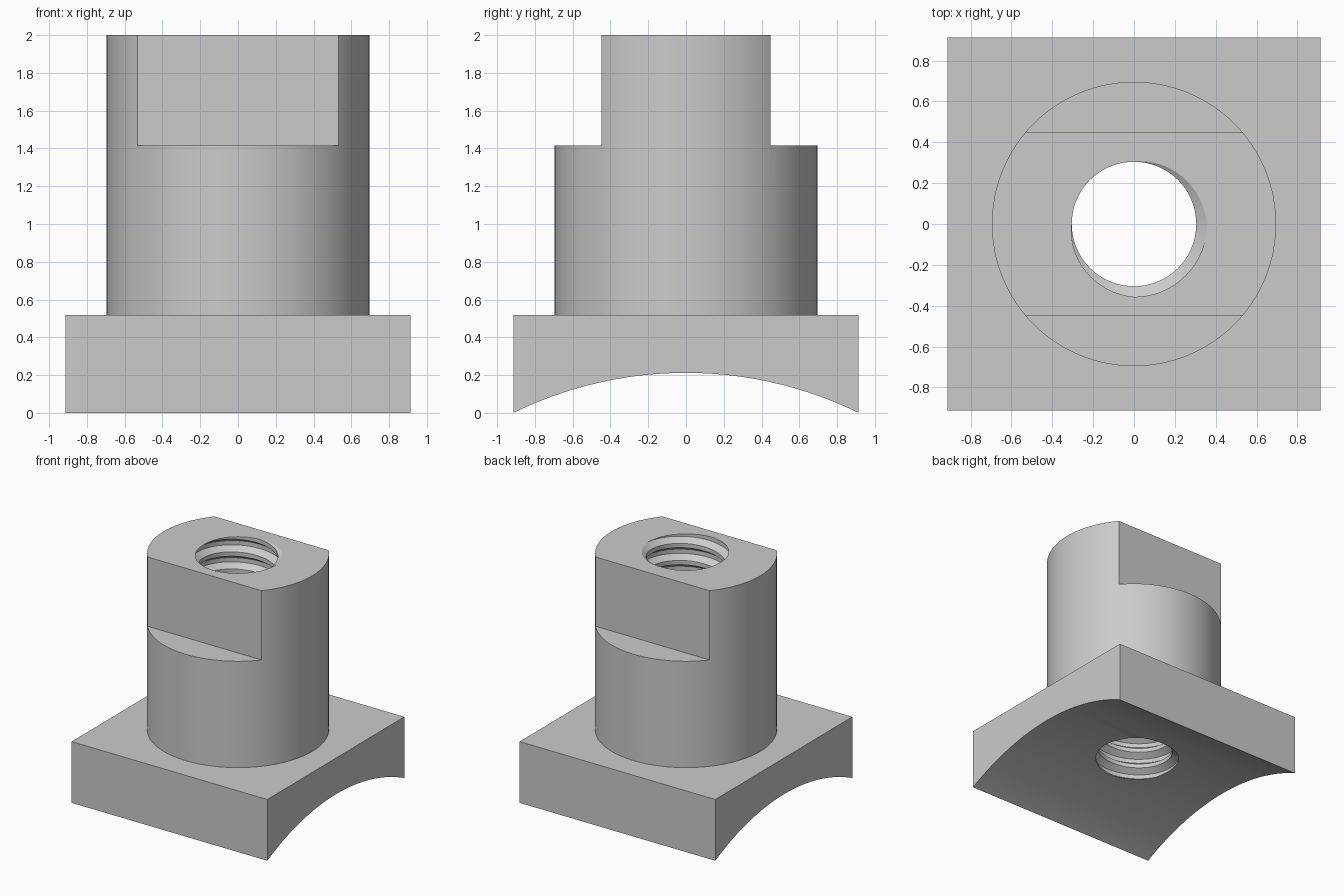
import bpy, bmesh, math

cube = bpy.data.objects.get("Cube")
if cube:
    bpy.data.objects.remove(cube, do_unlink=True)

HALF = 0.914            # half side of the square base
BASE_TOP = 0.517
POST_R = 0.696
FLAT_Y, FLAT_Z = 0.447, 1.415
SADDLE = 0.212          # height of the underside arch
MINOR, MAJOR, PITCH = 0.305, 0.357, 0.144
TAU = 2 * math.pi

steel = bpy.data.materials.new("plain_grey")
steel.use_nodes = True
grey = (0.6, 0.6, 0.6, 1)
steel.diffuse_color = grey
steel.node_tree.nodes["Principled BSDF"].inputs["Base Color"].default_value = grey


def make_object(name, bm):
    bmesh.ops.recalc_face_normals(bm, faces=bm.faces)
    mesh = bpy.data.meshes.new(name)
    bm.to_mesh(mesh)
    bm.free()
    mesh.materials.append(steel)
    obj = bpy.data.objects.new(name, mesh)
    bpy.context.collection.objects.link(obj)
    return obj


def combine(target, tool, operation):
    """Apply a boolean to target and discard the tool."""
    bpy.context.view_layer.objects.active = target
    mod = target.modifiers.new(operation, "BOOLEAN")
    mod.operation, mod.object, mod.solver = operation, tool, "EXACT"
    bpy.ops.object.modifier_apply(modifier=mod.name)
    bpy.data.objects.remove(tool, do_unlink=True)


def saddle_base():
    """Square block with an arched underside running along x."""
    bm = bmesh.new()
    radius = (HALF ** 2 + SADDLE ** 2) / (2 * SADDLE)
    sweep = math.asin(HALF / radius)
    steps = 32
    profile = [(-HALF, BASE_TOP)]
    for i in range(steps + 1):
        a = sweep * (2 * i / steps - 1)
        profile.append((radius * math.sin(a), SADDLE - radius * (1 - math.cos(a))))
    profile.append((HALF, BASE_TOP))
    face = bm.faces.new([bm.verts.new((-HALF, y, z)) for y, z in profile])
    out = bmesh.ops.extrude_face_region(bm, geom=[face])
    moved = [v for v in out["geom"] if isinstance(v, bmesh.types.BMVert)]
    bmesh.ops.translate(bm, verts=moved, vec=(2 * HALF, 0, 0))
    return make_object("threaded_saddle_block", bm)


def post():
    bm = bmesh.new()
    bottom = 0.3
    bmesh.ops.create_cone(bm, cap_ends=True, segments=128, radius1=POST_R,
                          radius2=POST_R, depth=2 - bottom)
    bmesh.ops.translate(bm, verts=bm.verts, vec=(0, 0, (2 + bottom) / 2))
    return make_object("round_post", bm)


def flat_cutter(side):
    bm = bmesh.new()
    bmesh.ops.create_cube(bm, size=1)
    bmesh.ops.scale(bm, verts=bm.verts, vec=(2, 1, 1))
    bmesh.ops.translate(bm, verts=bm.verts,
                        vec=(0, side * (FLAT_Y + 0.5), FLAT_Z + 0.5))
    return make_object("flat_cutter", bm)


def thread_cutter():
    """Right-handed helical screw, longer than the bore at both ends."""
    bm = bmesh.new()
    seg, turns = 64, 18
    start = 2 + PITCH * (2 - turns)
    radii = (MAJOR, MAJOR, MINOR, MINOR)
    rows = []
    for j in range(4 * turns + 1):
        row = []
        for i in range(seg):
            a = TAU * i / seg
            z = start + PITCH * ((j - 0.5) / 4 + i / seg)
            r = radii[j % 4]
            b = a - math.pi / 4
            row.append(bm.verts.new((r * math.cos(b), r * math.sin(b), z)))
        rows.append(row)
    for j in range(4 * turns):
        for i in range(seg):
            if i < seg - 1:
                quad = (rows[j][i], rows[j][i + 1], rows[j + 1][i + 1], rows[j + 1][i])
            elif j + 5 <= 4 * turns:
                # the seam joins one full turn higher
                quad = (rows[j][i], rows[j + 4][0], rows[j + 5][0], rows[j + 1][i])
            else:
                continue
            bm.faces.new(quad)
    # close each end with a fan to a point beyond it
    low = bm.verts.new((0, 0, start - PITCH))
    high = bm.verts.new((0, 0, start + PITCH * (turns + 2)))
    middle = start + PITCH * turns / 2
    for e in [e for e in bm.edges if e.is_boundary]:
        tip = low if e.verts[0].co.z < middle else high
        bm.faces.new((e.verts[0], e.verts[1], tip))
    return make_object("thread_cutter", bm)


# Base and post joined, wrench flats cut front and back, then the threaded bore
body = saddle_base()
column = post()
for side in (-1, 1):
    combine(column, flat_cutter(side), "DIFFERENCE")
combine(body, column, "UNION")
combine(body, thread_cutter(), "DIFFERENCE")

bpy.ops.object.select_all(action="DESELECT")
body.select_set(True)
bpy.context.view_layer.objects.active = body
bpy.ops.object.shade_smooth_by_angle(angle=math.radians(30))
